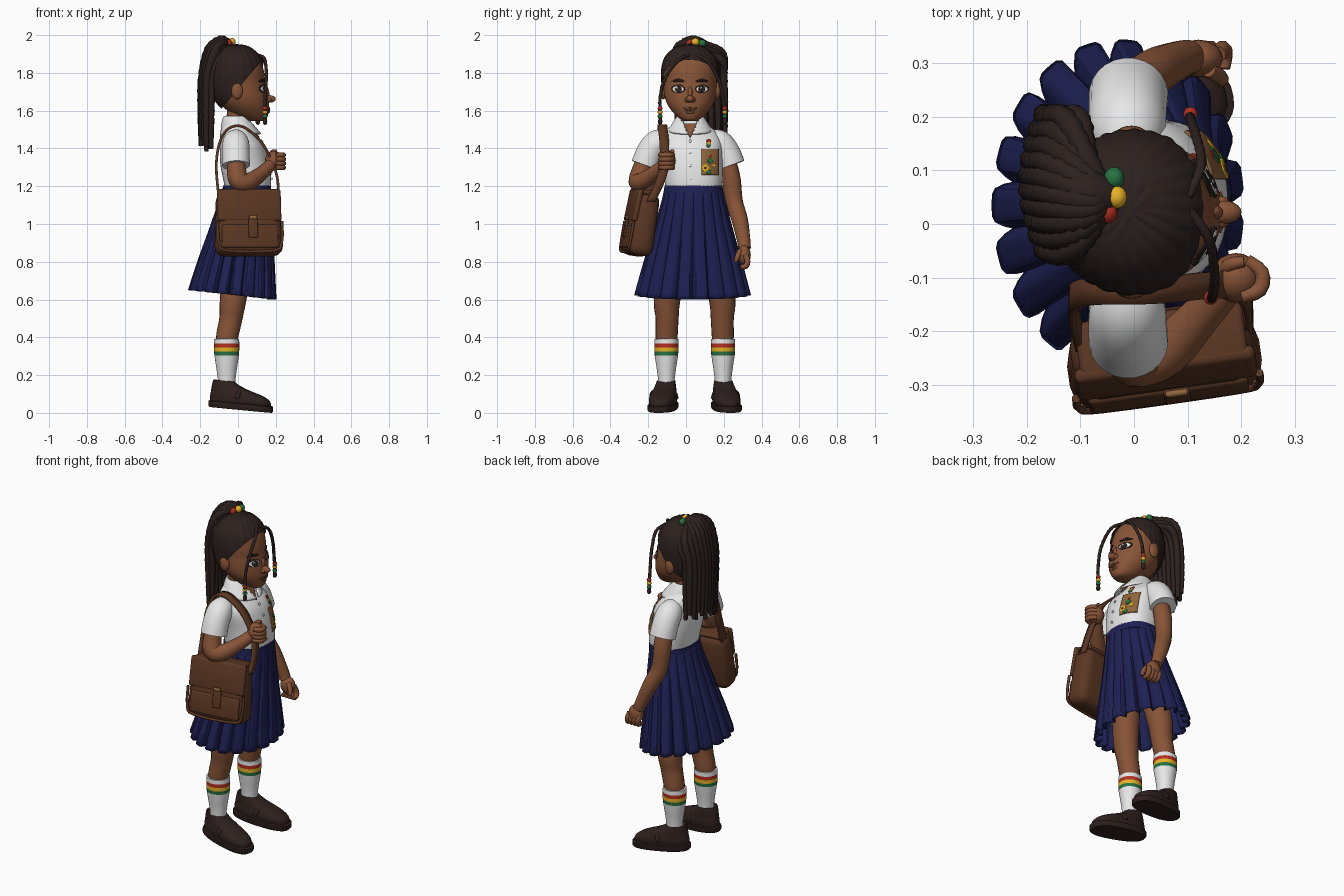
import bpy, bmesh, math
from mathutils import Vector, Matrix
from mathutils.bvhtree import BVHTree

if "Cube" in bpy.data.objects:
    bpy.data.objects.remove(bpy.data.objects["Cube"])

COLORS = {"skin": (.245, .088, .038), "hair": (.025, .015, .013), "white": (.8, .8, .8),
          "navy": (.013, .015, .088), "leather": (.105, .038, .017), "shoe_brown": (.027, .015, .013),
          "red": (.45, .028, .015), "yellow": (.8, .45, .02), "green": (.02, .17, .055), "brass": (.28, .13, .045)}
M = {}
for k, c in COLORS.items():
    M[k] = bpy.data.materials.new(k)
    M[k].diffuse_color = (*c, 1)


def finish(name, bm, mats, angle=50, solid=0):
    bmesh.ops.recalc_face_normals(bm, faces=bm.faces)
    me = bpy.data.meshes.new(name)
    bm.to_mesh(me)
    for m in mats.split():
        me.materials.append(M[m])
    me.shade_smooth()
    me.set_sharp_from_angle(angle=math.radians(angle))
    ob = bpy.data.objects.new(name, me)
    bpy.context.collection.objects.link(ob)
    if solid:
        md = ob.modifiers.new("thickness", 'SOLIDIFY')
        md.thickness, md.offset = solid, 0


def spline(pts, k):
    """Catmull-Rom resampling of tuples of any length."""
    out = []
    for i in range(len(pts) - 1):
        a, b, c, d = (pts[max(0, min(len(pts) - 1, i + j))] for j in (-1, 0, 1, 2))
        for t in (s / k for s in range(k)):
            out.append(tuple(.5 * (2*q + (r-p)*t + (2*p - 5*q + 4*r - w)*t*t + (3*q - p - 3*r + w)*t**3)
                             for p, q, r, w in zip(a, b, c, d)))
    return out + [tuple(pts[-1])]


def skin_rings(rings, caps=True, bands=None, closed=True):
    bm = bmesh.new()
    vs = [[bm.verts.new(p) for p in r] for r in rings]
    n = len(vs[0])
    for j in range(len(vs) - 1):
        for i in range(n if closed else n - 1):
            f = bm.faces.new((vs[j][i], vs[j][(i+1) % n], vs[j+1][(i+1) % n], vs[j+1][i]))
            f.material_index = bands[j] if bands else 0
    for r in (vs[0], vs[-1]) if caps else ():
        bm.faces.new(r)
    return bm


def loft_bm(rows, n=32, k=1, caps=True, bands=None, power=1.0, shape=None):
    """Stack of horizontal ellipses (cx, cy, z, rx, ry)."""
    rings = []
    for cx, cy, z, rx, ry in (spline(rows, k) if k > 1 else rows):
        ring = []
        for a in (2 * math.pi * i / n for i in range(n)):
            c, s = math.cos(a), math.sin(a)
            c, s = math.copysign(abs(c)**power, c), math.copysign(abs(s)**power, s)
            p = Vector((cx + rx*c, cy + ry*s, z))
            ring.append(shape(p, a) if shape else p)
        rings.append(ring)
    return skin_rings(rings, caps, bands)


def tube(name, pts, mat, k=5, n=12, braid=0):
    """Round sweep through (x, y, z, radius) points."""
    P = spline(pts, k)
    rings, nrm = [], Vector((.31, .9, .2))
    for i, p in enumerate(P):
        t = (Vector(P[min(i+1, len(P)-1)][:3]) - Vector(P[max(i-1, 0)][:3])).normalized()
        nrm = (nrm - t * nrm.dot(t)).normalized()
        b, r = t.cross(nrm), p[3] * (1 + braid * (-1)**i)
        rings.append([Vector(p[:3]) + r * (nrm*math.cos(2*math.pi*j/n) + b*math.sin(2*math.pi*j/n)) for j in range(n)])
    finish(name, skin_rings(rings), mat, 75)


def ball(name, loc, size, mat):
    bm = bmesh.new()
    bmesh.ops.create_uvsphere(bm, u_segments=20, v_segments=12, radius=1)
    bmesh.ops.transform(bm, matrix=Matrix.Translation(loc) @ Matrix.Diagonal((*size, 1)), verts=bm.verts)
    finish(name, bm, mat, 80)


def block(name, mat, matrix, loc, size, bevel=.01, taper=1.0):
    bm = bmesh.new()
    bmesh.ops.create_cube(bm, size=1)
    for v in bm.verts:
        if v.co.z > 0:
            v.co.x, v.co.y = v.co.x * taper, v.co.y * taper
        v.co = Vector(loc) + Vector(v.co[i] * size[i] for i in range(3))
    bmesh.ops.bevel(bm, geom=bm.edges[:], offset=bevel, segments=3, affect='EDGES', profile=.5)
    bmesh.ops.transform(bm, matrix=matrix, verts=bm.verts)
    finish(name, bm, mat, 40)


def oval(v):
    return math.sqrt(max(.004, 1 - v*v))


def patch(name, tree, mat, cy, cz, ry, rz, lift=.003, width=oval, bend=0):
    """Thin plate wrapped on the front surface; width(v) shapes its outline."""
    rows = []
    for v in (math.sin(math.pi/2 * (j/5 - 1)) for j in range(11)):
        row = []
        for u in (i/5 - 1 for i in range(11)):
            y, z = cy + u*ry*width(v), cz + v*rz + bend*u*u
            row.append(tree.ray_cast(Vector((1, y, z)), Vector((-1, 0, 0)))[0] + Vector((lift, 0, 0)))
        rows.append(row)
    finish(name, skin_rings(rows, False, closed=False), mat, 60, .005)


# Head, with the hair cap as an enlarged copy cut along the hairline
CY = .022
head = [(.1, CY, 1.545, .03, .025), (.09, CY, 1.554, .06, .05), (.063, CY, 1.585, .098, .085),
        (.038, CY, 1.63, .127, .119), (.019, CY, 1.68, .14, .136), (0, CY, 1.75, .145, .14),
        (-.003, CY, 1.81, .14, .142), (-.007, CY, 1.87, .122, .128), (-.01, CY, 1.912, .088, .092),
        (-.01, CY, 1.932, .05, .053), (-.01, CY, 1.938, .008, .008)]
bm = loft_bm(head, 48, 4)
face = BVHTree.FromBMesh(bm)
finish("head", bm, "skin", 80)


def cornrows(p, a):
    ang = math.atan2(p.y - .05, p.x + .05)
    return p + (p - Vector((0, CY, 1.74))).normalized() * (.010 + .004 * abs(math.sin(15 * ang)))


bm = loft_bm(head, 120, 3, shape=cornrows)
bmesh.ops.bisect_plane(bm, geom=bm.verts[:] + bm.edges[:] + bm.faces[:], plane_co=(0, 0, 1.715),
                       plane_no=(-1.2, 0, 1), clear_inner=True)
finish("hair_cap", bm, "hair", 80)
tube("neck", [(-.02, CY, 1.46, .062), (-.01, CY, 1.55, .054), (.01, CY, 1.64, .06)], "skin", n=20)
ball("nose", (.166, CY, 1.662), (.034, .022, .02), "skin")
ball("nose_bridge", (.146, CY, 1.69), (.02, .014, .04), "skin")
patch("mouth", face, "leather", CY, 1.600, .038, .004, bend=.014)
ball("lower_lip", (.155, CY, 1.592), (.014, .024, .008), "skin")
for s in (-1, 1):
    ball("ear", (-.005, CY + s*.143, 1.705), (.03, .018, .045), "skin")
    ball("nostril", (.16, CY + s*.017, 1.657), (.018, .013, .013), "skin")
    y = CY + s*.063
    patch("eye_outline", face, "hair", y, 1.716, .036, .022, .002)
    patch("eye_white", face, "white", y, 1.714, .030, .016, .004)
    patch("iris", face, "hair", y - s*.002, 1.714, .017, .0165, .006)
    patch("eye_glint", face, "white", y - .006, 1.721, .004, .004, .008)
    patch("eyebrow", face, "hair", y, 1.766, .034, .003, .003, bend=-.011)

# Ponytail of braids, hair ties and the two loose front braids
for layer, count, x in ((0, 10, -.197), (1, 9, -.168), (2, 8, -.142)):
    for i in range(count):
        f = i / (count - 1)
        y = -.055 + .25 * f
        arch = .035 * math.sin(math.pi * min(1, .1 + f))
        xe = x + (.03 * (2*f - 1)**2 if layer == 0 else 0)
        end = 1.385 + .05 * ((i * 7 + layer * 3) % 5) / 4 + .05 * f
        tube("ponytail_braid", [(-.045, .05, 1.945, .015), (-.085, .05 + (y-.07)*.55, 1.945 + arch - .02*layer, .02),
             (xe + .04, y, 1.90 + arch*.8 - .02*layer, .021), (xe + .005, y + .005, 1.78, .02),
             (xe, y + .01, 1.6, .018), (xe, y + .012, end, .012)], "hair", 7, 8, .06)
tube("ponytail_crown", [(-.04, .05, 1.93, .04), (-.09, .055, 1.945, .05), (-.13, .07, 1.90, .05)], "hair", n=16)
for c, p in (("red", (-.05, .022, 1.957)), ("yellow", (-.032, .05, 1.964)), ("green", (-.037, .085, 1.957))):
    ball("hair_tie_" + c, p, (.019, .021, .02), c)
for pts in ([(.10, .03, 1.895), (.14, -.03, 1.875), (.150, -.10, 1.79), (.145, -.135, 1.68), (.143, -.137, 1.53)],
            [(.10, .05, 1.895), (.125, .11, 1.865), (.115, .165, 1.78), (.105, .195, 1.68), (.105, .205, 1.53)]):
    tube("front_braid", [(*p, .009) for p in pts], "hair", 8, 8, .08)
    for c, z in (("red", 1.612), ("yellow", 1.592), ("green", 1.570)):
        ball("braid_bead_" + c, (pts[4][0], pts[4][1], z), (.013, .013, .012), c)
    ball("braid_tip", (*pts[4][:2], 1.542), (.012, .012, .017), "hair")

# Shirt with open collar, buttons, pocket and pin
bm = loft_bm([(.05, .04, 1.16, .115, .142), (.05, .04, 1.22, .125, .152), (.036, .035, 1.32, .13, .158),
              (.02, .025, 1.42, .116, .166), (-.003, CY, 1.48, .091, .145), (-.012, CY, 1.52, .073, .10),
              (-.014, CY, 1.545, .058, .066)], 48, 4, power=.88)
chest = BVHTree.FromBMesh(bm)
finish("shirt", bm, "white", 60)


def collar_dip(p, a):
    p.z -= (1.57 - p.z) * .45 * (1 + math.cos(a)) / 2
    return p


bm = loft_bm([(-.01, CY, 1.57, .06, .064), (-.005, CY, 1.55, .075, .082), (.016, CY, 1.505, .103, .115)],
             60, 4, False, shape=collar_dip)
gap = [f for f in bm.faces if f.calc_center_median().x > 0
       and abs(f.calc_center_median().y - CY) < .008 + .5 * (f.calc_center_median().z - 1.475)]
bmesh.ops.delete(bm, geom=gap, context='FACES')
finish("collar", bm, "white", 60, .009)
patch("open_neckline", chest, "skin", CY, 1.495, .04, .035, .005, lambda v: .05 + .475 * (v + 1))
for z in (1.24, 1.31, 1.38, 1.44):
    patch("button", chest, "white", CY, z, .007, .007, .005)
patch("pocket", chest, "brass", .128, 1.328, .045, .068, .004, lambda v: 1)
for c, y, z, r in (("green", .128, 1.335, .014), ("yellow", .103, 1.296, .019), ("green", .12, 1.275, .012),
                   ("yellow", .148, 1.31, .009), ("red", .13, 1.357, .007), ("leather", .103, 1.296, .007)):
    patch("pocket_emblem_" + c, chest, c, y, z, r, r, .009 if c == "leather" else .007)
for c, z in (("red", 1.44), ("yellow", 1.427), ("green", 1.415)):
    patch("pin_" + c, chest, c, .12, z, .011, .009, .006)

# Sleeves and arms: one hanging, one bent to hold the strap
for s, b in ((-1, .0), (1, .022)):
    tube("sleeve", [(-.01, b + s*.09, 1.45, .05), (-.012, b + s*.15, 1.43, .07), (-.012, b + s*.19, 1.38, .073),
                    (-.01, b + s*.218, 1.31, .074)], "white", 6, 24)
tube("hanging_arm", [(-.01, .21, 1.36, .045), (-.008, .237, 1.25, .05), (.0, .255, 1.12, .046), (.04, .285, 1.02, .043),
                     (.085, .306, .91, .035), (.10, .31, .87, .033)], "skin", 6, 18)
ball("hanging_palm", (.12, .308, .835), (.045, .035, .052), "skin")
for i in range(4):
    x = .088 + .023 * i
    tube("hanging_finger", [(x, .316, .835, .015), (x + .008, .326, .80, .016), (x + .012, .314, .775, .015),
                            (x + .01, .289, .775, .012)], "skin", 3, 8)
tube("hanging_thumb", [(.14, .287, .86, .015), (.162, .272, .825, .014), (.163, .264, .80, .010)], "skin", 3, 8)
tube("bent_arm", [(-.01, -.205, 1.38, .04), (-.008, -.236, 1.28, .052), (.01, -.252, 1.225, .052),
                  (.06, -.235, 1.225, .047), (.12, -.175, 1.265, .038), (.17, -.12, 1.31, .033)], "skin", 6, 18)
ball("bent_palm", (.19, -.10, 1.335), (.047, .046, .052), "skin")
for i in range(4):
    z = 1.365 - .022 * i
    tube("bent_finger", [(.20, -.135, z, .014), (.234, -.122, z, .015), (.238, -.09, z, .014), (.21, -.068, z, .013)],
         "skin", 3, 8)
tube("bent_thumb", [(.165, -.09, 1.35, .014), (.18, -.075, 1.38, .013), (.205, -.07, 1.385, .010)], "skin", 3, 8)


# Pleated skirt with a hem that dips at the front, and waistband
def pleats(p, a):
    t = (1.19 - p.z) / .57
    c = Vector((.045 - .075*t, .04 - .005*t, p.z))
    q = c + (p - c) * (1.0 - (.025 + .13*t) * (1 - min(1, 1.5 * abs(math.sin(9.5 * a)))))
    q.z -= .025 * t * math.cos(a)
    return q


finish("skirt", loft_bm([(.045, .04, 1.19, .125, .152), (.04, .04, 1.12, .139, .167), (.015, .038, .95, .170, .214),
                         (-.01, .036, .78, .204, .264), (-.03, .035, .625, .232, .306)], 190, 4, False, shape=pleats),
       "navy", 30, .006)
finish("waistband", loft_bm([(.047, .04, 1.165, .129, .156), (.047, .04, 1.205, .127, .154)], 40, power=.9), "navy")

# Legs, striped socks and loafers
for s, y in ((-1, -.10), (1, .192)):
    tube("leg", [(.02, y - s*.055, .95, .07), (.0, y - s*.03, .8, .078), (-.026, y, .6, .07), (-.038, y, .5, .061),
                 (-.058, y + s*.003, .4, .058), (-.06, y + s*.004, .34, .05)], "skin", 5, 20)
    rows = [(.13, .044), (.18, .044), (.24, .052), (.305, .062), (.325, .0635), (.347, .064), (.368, .064),
            (.392, .063), (.393, .05)]
    finish("sock", loft_bm([(-.06, y + s*.004, z, r + .003, r) for z, r in rows], 28,
                           bands=[0, 0, 0, 1, 2, 3, 0, 0]), "white green yellow red", 50)
    turn = Matrix.Translation((-.055, y + s*.008, 0)) @ Matrix.Rotation(s*math.radians(9), 4, 'Z')

    def foot(p, a):
        p.y *= 1 + .12 * math.cos(a)
        return turn @ (p + Vector((0, 0, .032 * (.24 - p.x) / .34)))

    finish("shoe_sole", loft_bm([(.07, 0, 0, .167, .068), (.07, 0, .008, .173, .074), (.07, 0, .032, .173, .074),
                                 (.07, 0, .036, .165, .068)], 40, power=.8, shape=foot), "shoe_brown", 40)
    finish("shoe_upper", loft_bm([(.068, 0, .034, .163, .066), (.066, 0, .06, .16, .07), (.048, 0, .085, .137, .064),
                                  (.01, 0, .11, .095, .057), (-.012, 0, .132, .068, .051), (-.02, 0, .147, .055, .047),
                                  (-.02, 0, .135, .045, .04)], 36, 3, power=.85, shape=foot), "shoe_brown", 60)
    for name, r, pts in (("shoe_strap", .013, ((.06, -.066, .075), (.07, -.055, .108), (.075, 0, .126))),
                         ("shoe_seam", .007, ((.09, -.06, .095), (.15, -.045, .086), (.185, 0, .077)))):
        arc = pts + tuple((a, -b, c) for a, b, c in pts[1::-1])
        tube(name, [(*(turn @ Vector(p)), r) for p in arc], "shoe_brown", 4, 8)

# Shoulder bag: body, flap, tab, buckle and strap
B = (Matrix.Translation((.054, -.24, 1.005)) @ Matrix.Rotation(math.radians(8), 4, 'Z')
     @ Matrix.Rotation(math.radians(-9), 4, 'X'))
block("bag_body", "leather", B, (0, 0, -.005), (.365, .14, .34), .05, .92)
block("bag_flap", "leather", B @ Matrix.Rotation(math.radians(-3), 4, 'X'), (0, -.056, .085), (.34, .03, .175), .014)
block("bag_flap_top", "leather", B, (0, -.002, .162), (.315, .11, .026), .012)
block("bag_front_pocket", "leather", B, (0, -.064, -.08), (.30, .022, .125), .01)
tube("bag_bottom_piping", [(*(B @ Vector(p)), .008) for p in ((-.172, -.062, .0), (-.168, -.064, -.11),
     (-.125, -.064, -.158), (.125, -.064, -.158), (.168, -.064, -.11), (.172, -.062, .0))], "leather", 4, 8)
block("bag_tab", "leather", B, (.015, -.077, -.04), (.05, .014, .10), .006)
block("bag_buckle", "brass", B, (.015, -.082, .018), (.042, .012, .02), .005)
strap = spline([(.215, -.185, 1.12), (.21, -.135, 1.23), (.185, -.115, 1.32), (.13, -.115, 1.425), (.06, -.122, 1.495),
                (.0, -.125, 1.52), (-.06, -.125, 1.497), (-.10, -.13, 1.42), (-.115, -.15, 1.3), (-.10, -.22, 1.13)], 5)
finish("bag_strap", skin_rings([[(x, y + d, z) for x, y, z in strap] for d in (-.025, .025)], False, closed=False),
       "leather", 40, .014)

for m in bpy.data.materials:
    if m.users and not m.is_grease_pencil:
        m.use_nodes = True
        m.node_tree.nodes["Principled BSDF"].inputs["Base Color"].default_value = m.diffuse_color
